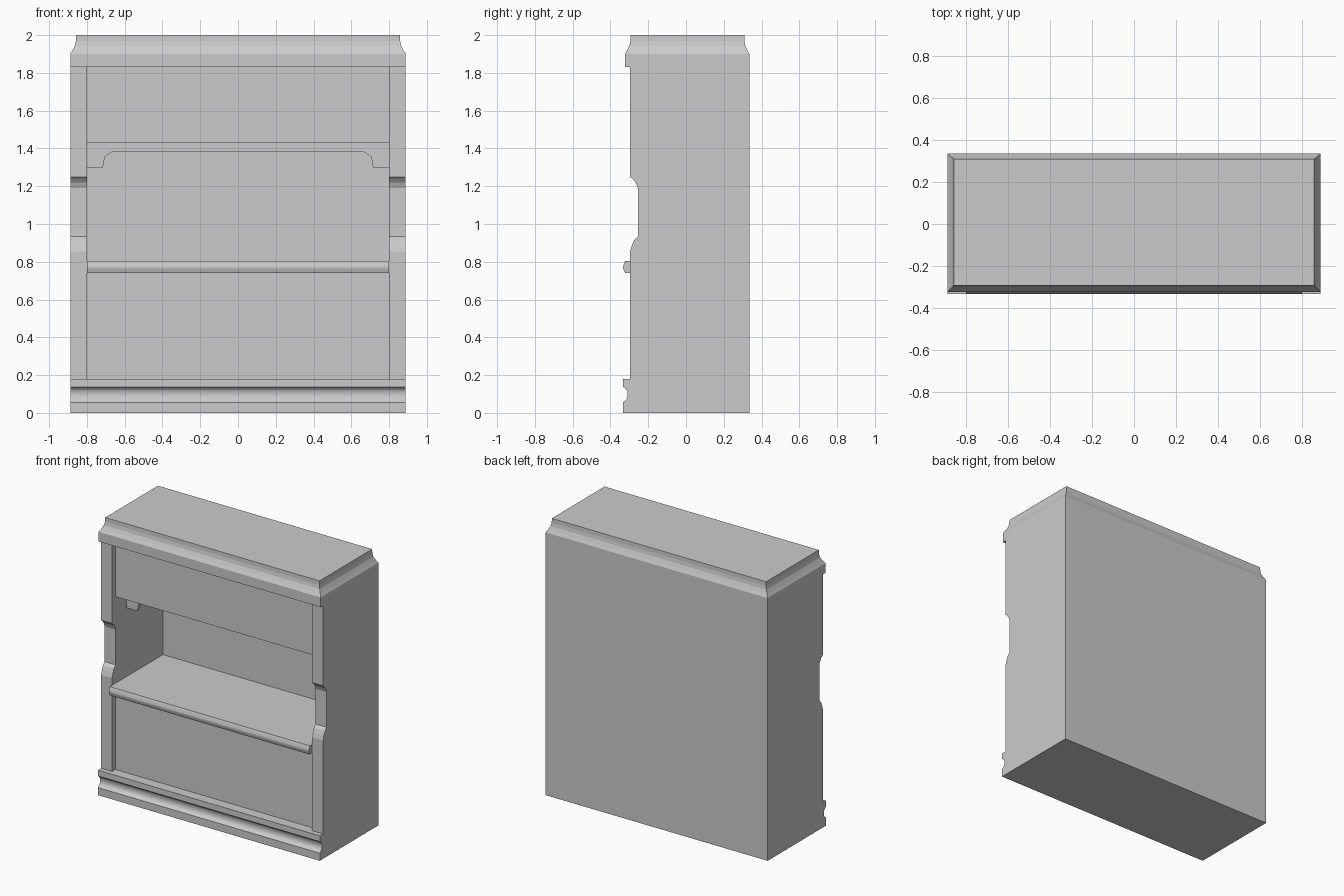
import bpy, bmesh
from math import radians

if "Cube" in bpy.data.objects:
    bpy.data.objects.remove(bpy.data.objects["Cube"])

W, IN = 0.888, 0.80          # outer half width, inner half width
BACK, FRONT = 0.335, -0.296  # cabinet depth limits


def finish(name, bm, smooth=None):
    bmesh.ops.recalc_face_normals(bm, faces=bm.faces)
    me = bpy.data.meshes.new(name)
    bm.to_mesh(me)
    bm.free()
    ob = bpy.data.objects.new(name, me)
    bpy.context.collection.objects.link(ob)
    if smooth:
        bpy.ops.object.select_all(action='DESELECT')
        bpy.context.view_layer.objects.active = ob
        ob.select_set(True)
        bpy.ops.object.shade_smooth_by_angle(angle=radians(smooth))
    return ob


def extrude(name, pts, vec, smooth=None):
    bm = bmesh.new()
    face = bm.faces.new([bm.verts.new(p) for p in pts])
    geo = bmesh.ops.extrude_face_region(bm, geom=[face], use_keep_orig=True)["geom"]
    bmesh.ops.translate(bm, vec=vec, verts=[v for v in geo if isinstance(v, bmesh.types.BMVert)])
    return finish(name, bm, smooth)


def along_x(name, profile, x0, x1, smooth=None):
    """Extrude a (y, z) profile from x0 to x1."""
    return extrude(name, [(x0, y, z) for y, z in profile], (x1 - x0, 0, 0), smooth)


def box(name, x0, x1, y0, y1, z0, z1):
    return along_x(name, [(y0, z0), (y1, z0), (y1, z1), (y0, z1)], x0, x1)


# Side panels with a scooped notch in the front edge
side = [(BACK, 0), (BACK, 1.83), (FRONT, 1.83), (FRONT, 1.25), (-0.284, 1.24),
        (-0.267, 1.22), (-0.255, 1.19), (-0.255, 0.935), (-0.275, 0.915),
        (-0.287, 0.885), (FRONT, 0.855), (FRONT, 0)]
along_x("side_panel_right", side, IN, W)
along_x("side_panel_left", side, -W, -IN)

# Back, lower front panel and upper fascia with its soffit
box("back_panel", -IN, IN, 0.285, BACK, 0, 1.83)
box("lower_front_panel", -IN, IN, -0.258, -0.22, 0.17, 0.75)
box("upper_fascia", -IN, IN, -0.258, 0.285, 1.43, 1.83)

# Arched valance hanging behind the fascia
half = [(0.80, 1.44), (0.80, 1.30), (0.715, 1.30), (0.705, 1.355), (0.67, 1.38)]
arch = half + [(-x, z) for x, z in reversed(half)]
extrude("arched_valance", [(x, -0.13, z) for x, z in arch], (0, 0.03, 0))

# Middle shelf with rounded nose
shelf = [(0.285, 0.74), (-0.322, 0.74), (-0.333, 0.765), (-0.333, 0.777),
         (-0.322, 0.803), (0.285, 0.803)]
along_x("middle_shelf", shelf, -IN, IN, 50)

# Plinth with a hollow moulding across the front
plinth = [(BACK, 0), (-0.334, 0), (-0.334, 0.055), (-0.318, 0.068), (-0.309, 0.08),
          (-0.309, 0.115), (-0.318, 0.127), (-0.333, 0.138), (-0.333, 0.18), (-0.23, 0.18),
          (-0.23, 0.05), (BACK, 0.05)]
along_x("plinth", plinth, -W, W, 50)

# Crown lofted from stacked rectangles with a cove at the top
bm = bmesh.new()
rings = []
for z, s in [(1.83, 0), (1.90, 0), (1.92, 0.012), (1.945, 0.025), (1.97, 0.03), (2.0, 0.031)]:
    x, y0, y1 = W - s, -0.324 + s, BACK - s * 0.85
    rings.append([bm.verts.new(p) for p in ((-x, y0, z), (x, y0, z), (x, y1, z), (-x, y1, z))])
for a, b in zip(rings, rings[1:]):
    for i in range(4):
        j = (i + 1) % 4
        bm.faces.new((a[i], a[j], b[j], b[i]))
bm.faces.new(rings[0])
bm.faces.new(rings[-1])
finish("crown", bm)
